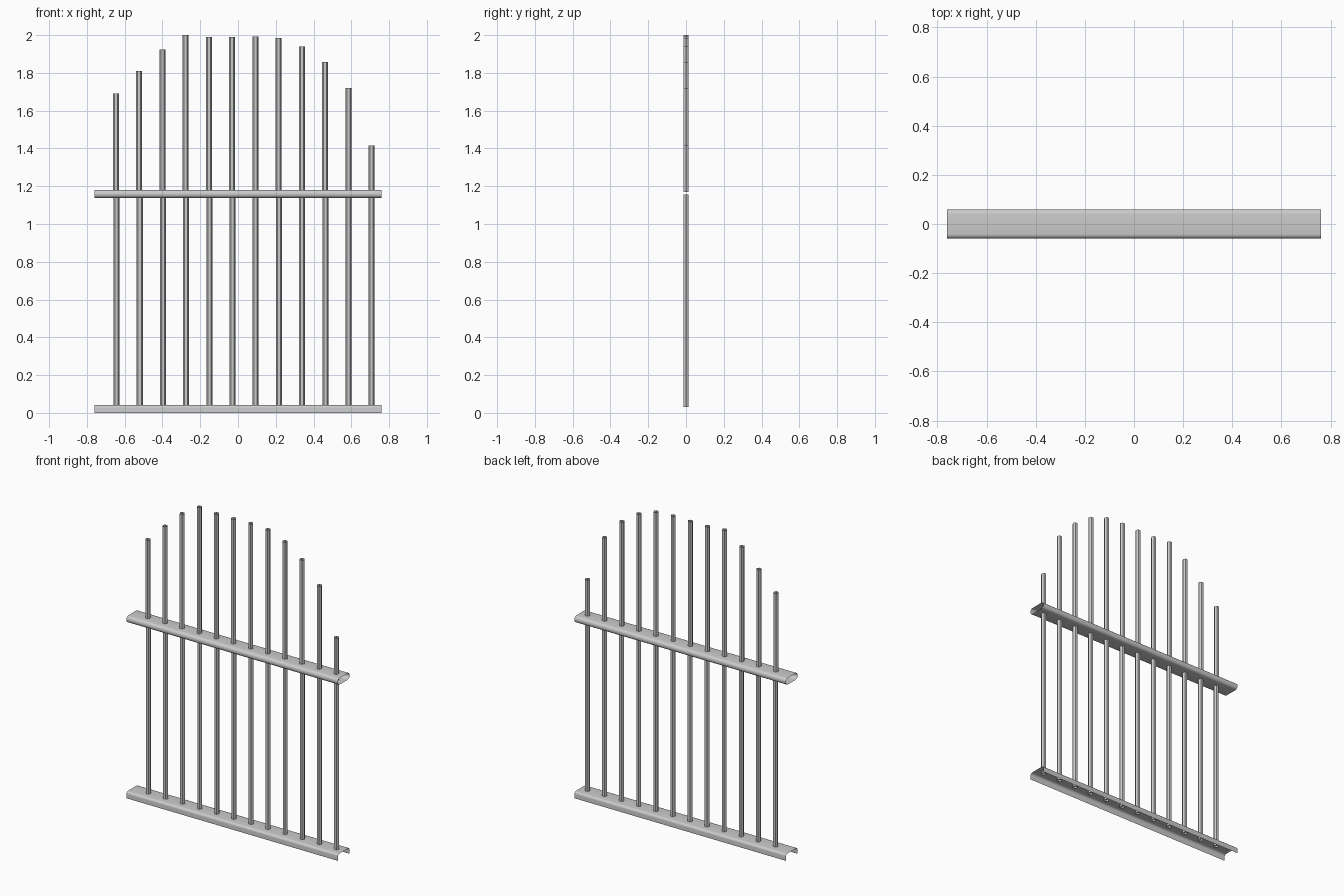
import bpy, bmesh, math

if "Cube" in bpy.data.objects:
    bpy.data.objects.remove(bpy.data.objects["Cube"])

HALF_LEN, HALF_DEPTH = 0.76, 0.06


def make_object(name, bm, smooth=False):
    mesh = bpy.data.meshes.new(name)
    bm.to_mesh(mesh)
    bm.free()
    obj = bpy.data.objects.new(name, mesh)
    bpy.context.collection.objects.link(obj)
    if smooth:
        bpy.ops.object.select_all(action='DESELECT')
        obj.select_set(True)
        bpy.context.view_layer.objects.active = obj
        bpy.ops.object.shade_smooth_by_angle(angle=math.radians(40))
    return obj


def arc(cy, cz, r, a0, a1, steps=5):
    angles = [math.radians(a0 + (a1 - a0) * i / steps) for i in range(steps + 1)]
    return [(cy + r * math.cos(a), cz + r * math.sin(a)) for a in angles]


# thin sheet rail: (y, z) profile swept along x, ends left open
def rail(name, profile, closed):
    bm = bmesh.new()
    rows = [[bm.verts.new((x, y, z)) for y, z in profile]
            for x in (-HALF_LEN, HALF_LEN)]
    n = len(profile)
    for i in range(n if closed else n - 1):
        j = (i + 1) % n
        bm.faces.new((rows[0][i], rows[0][j], rows[1][j], rows[1][i]))
    bm.normal_update()
    # outward facing: the flat top must look up
    top = max(bm.faces, key=lambda f: f.calc_center_median().z)
    if top.normal.z < 0:
        bmesh.ops.reverse_faces(bm, faces=bm.faces[:])
    return make_object(name, bm, True)


# six-sided open tube with corners on the x axis
def bar(name, x, z0, z1, r=0.016):
    bm = bmesh.new()
    bmesh.ops.create_cone(bm, cap_ends=False, segments=6, radius1=r, radius2=r,
                          depth=z1 - z0)
    xs = max(v.co.x for v in bm.verts)
    turn = 0 if xs > r * 0.99 else math.radians(30)
    c, s = math.cos(turn), math.sin(turn)
    for v in bm.verts:
        px, py = v.co.x, v.co.y
        v.co = (px * c - py * s + x, px * s + py * c, v.co.z + (z0 + z1) / 2)
    make_object(name, bm)


# bottom rail: channel open underneath, rounded shoulders
r = 0.015
e = HALF_DEPTH - r
rail("bottom_rail",
     [(HALF_DEPTH, 0)] + arc(e, 0.042 - r, r, 0, 90)
     + arc(-e, 0.042 - r, r, 90, 180) + [(-HALF_DEPTH, 0)], False)

# middle rail: flattened tube with round edges
r = 0.019
e = HALF_DEPTH - r
rail("middle_rail",
     arc(e, 1.18 - r, r, 0, 90) + arc(-e, 1.18 - r, r, 90, 180)
     + arc(-e, 1.138 + r, r, 180, 270) + arc(e, 1.138 + r, r, 270, 360), True)

# bars: lower row of equal length, upper row with an arched top line
tops = [1.69, 1.81, 1.925, 2.0, 1.99, 1.99, 1.992, 1.985, 1.94, 1.857, 1.72, 1.415]
for i, top in enumerate(tops):
    bar(f"lower_bar_{i + 1}", -0.643 + i * 0.1228, 0.03, 1.155)
    bar(f"upper_bar_{i + 1}", -0.647 + i * 0.1231, 1.17, top)
